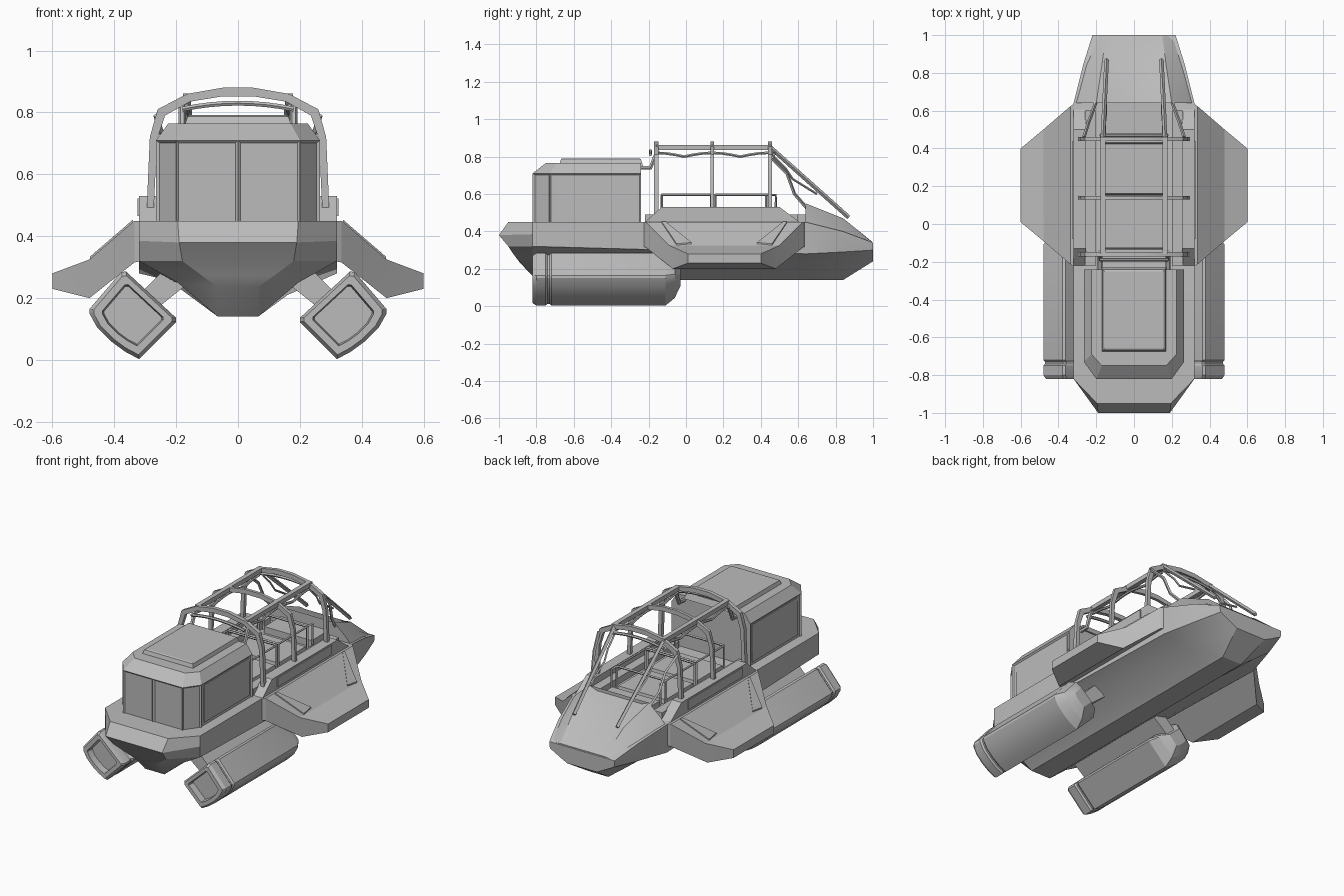
import bpy, bmesh, math

cube = bpy.data.objects.get("Cube")
if cube:
    bpy.data.objects.remove(cube, do_unlink=True)

grey = bpy.data.materials.new("hull grey")
grey.use_nodes = True
colour = (0.5, 0.5, 0.5, 1)
grey.diffuse_color = colour
grey.node_tree.nodes["Principled BSDF"].inputs["Base Color"].default_value = colour


def finish(name, mesh, mirror=False, angle=25):
    ob = bpy.data.objects.new(name, mesh)
    bpy.context.collection.objects.link(ob)
    mesh.materials.clear()
    mesh.materials.append(grey)
    if mirror:
        ob.modifiers.new("mirror", "MIRROR").use_mirror_merge = False
    bpy.ops.object.select_all(action="DESELECT")
    ob.select_set(True)
    bpy.context.view_layer.objects.active = ob
    bpy.ops.object.shade_smooth_by_angle(angle=math.radians(angle))
    return ob


def loft(name, rings, sym=False, mirror=False, inset=None, angle=25):
    """Skin closed rings; sym rings are half sections completed across x = 0."""
    bm = bmesh.new()
    if sym:
        rings = [list(r) + [(-x, y, z) for x, y, z in reversed(r)] for r in rings]
    vs = [[bm.verts.new(p) for p in r] for r in rings]
    n = len(vs[0])
    for a, b in zip(vs, vs[1:]):
        for i in range(n):
            j = (i + 1) % n
            bm.faces.new((a[i], a[j], b[j], b[i]))
    for r in (vs[0], vs[-1]):
        if sym:
            for i in range(n // 2 - 1):
                bm.faces.new((r[i], r[i + 1], r[n - 2 - i], r[n - 1 - i]))
        else:
            bm.faces.new(r)
    bmesh.ops.remove_doubles(bm, verts=bm.verts, dist=1e-4)
    bmesh.ops.recalc_face_normals(bm, faces=bm.faces)
    if inset:
        rule, width, depth = inset
        faces = [f for f in bm.faces if rule(f)]
        bmesh.ops.inset_individual(bm, faces=faces, thickness=width, depth=depth)
    mesh = bpy.data.meshes.new(name)
    bm.to_mesh(mesh)
    bm.free()
    return finish(name, mesh, mirror, angle)


def box(name, x0, x1, y0, y1, z0, z1, taper=0, mirror=False, inset=None):
    def ring(z, t):
        return [(x0 + t, y0 + t, z), (x1 - t, y0 + t, z), (x1 - t, y1 - t, z), (x0 + t, y1 - t, z)]
    return loft(name, [ring(z0, 0), ring(z1, taper)], mirror=mirror, inset=inset)


def tube(name, pts, radius, mirror=True, closed=False, smooth=False):
    cu = bpy.data.curves.new(name, "CURVE")
    cu.dimensions = "3D"
    cu.bevel_depth = radius
    cu.bevel_resolution = 1 if smooth else 0
    cu.use_fill_caps = True
    sp = cu.splines.new("POLY")
    sp.points.add(len(pts) - 1)
    for p, co in zip(sp.points, pts):
        p.co = (*co, 1)
    sp.use_cyclic_u = closed
    tmp = bpy.data.objects.new(name + "_path", cu)
    bpy.context.collection.objects.link(tmp)
    dg = bpy.context.evaluated_depsgraph_get()
    mesh = bpy.data.meshes.new_from_object(tmp.evaluated_get(dg))
    bpy.data.objects.remove(tmp, do_unlink=True)
    return finish(name, mesh, mirror, 50)


# Hull: blunt front, straight middle, tapered rear
def middle(y, low, keel_y):
    return [(.32, y, .45), (.32, y, .385), (.32, y, low), (.195, y, .25), (.065, keel_y, .14)]

loft("hull", [
    [(.195, -.95, .45), (.19, -1, .38), (.18, -.95, .32), (.12, -.92, .275), (.065, -.89, .235)],
    middle(-.82, .32, -.8),
    middle(.64, .28, .64),
    [(.27, .84, .40), (.268, .84, .345), (.265, .84, .29), (.16, .84, .21), (.065, .84, .14)],
    [(.22, 1, .34), (.22, 1, .32), (.215, 1, .3), (.14, 1, .26), (.1, 1, .24)],
], sym=True)

# Wedge cowl between the cockpit and the rear tip
loft("rear_cowl", [
    [(.15, .64, .53), (.2, .64, .55), (.28, .64, .48), (.315, .64, .44)],
    [(.13, .84, .465), (.17, .84, .47), (.22, .84, .43), (.262, .84, .39)],
    [(.12, .995, .345), (.15, .995, .345), (.18, .995, .342), (.21, .995, .335)],
], sym=True)
box("dash", -.16, .16, .48, .64, .45, .49)

# Raised cockpit sides
side = [(-.23, .44), (-.13, .53), (.5, .53), (.62, .44)]
loft("cockpit_side", [[(x, y, z) for y, z in side] for x in (.255, .32)], mirror=True)
loft("cockpit_side_panel", [[(x, y, z) for y, z in
     ((-.08, .465), (-.08, .522), (.44, .522), (.44, .465))] for x in (.318, .325)], mirror=True)
box("cockpit_ledge", .2, .26, -.22, .6, .44, .49, mirror=True)

# Wings
loft("wing", [
    [(.31, -.23, .45), (.31, .64, .45), (.31, .64, .32), (.31, -.23, .32)],
    [(.335, -.215, .45), (.335, .625, .45), (.335, .625, .315), (.335, -.215, .315)],
    [(.48, -.09, .325), (.48, .5, .325), (.48, .48, .2), (.48, -.07, .2)],
    [(.6, .01, .28), (.6, .4, .28), (.6, .4, .23), (.6, .01, .23)],
], mirror=True, angle=10)
for end, s in (("front", -1), ("rear", 1)):
    rings = []
    for dz in (-.004, .006):
        rings.append([(x, .205 + s * dy, z + dz) for x, dy, z in
                      ((.34, .335, .447), (.34, .315, .447), (.47, .175, .335), (.478, .255, .328))])
    loft("wing_strip_" + end, rings, mirror=True)

# Cabin with recessed windows
def plan(z, front, x_front, x_side, y_side):
    return [(0, front, z), (x_front, front, z), (x_side, y_side, z), (x_side, -.24, z), (0, -.24, z)]

def is_window(f):
    return abs(f.normal.z) < .1 and f.normal.y < .5

cabin = loft("cabin", [plan(.44, -.82, .2, .265, -.73), plan(.71, -.82, .2, .265, -.73),
                       plan(.765, -.75, .17, .225, -.69)], sym=True,
             inset=(is_window, .012, -.008))
box("cabin_side_panel", .255, .264, -.7, -.26, .47, .695, taper=.003, mirror=True)
box("cabin_roof_panel", -.175, .175, -.68, -.23, .75, .787, taper=.012,
    inset=(lambda f: f.normal.z > .9, .012, .004))

# Engine pods: lofted along y with a grooved cap and a tapered end
POD = [(.2, .136), (.362, .286), (.378, .284), (.48, .165), (.48, .15),
       (.455, .105), (.41, .06), (.365, .027), (.32, .003), (.2, .123)]

def pod_ring(y, scale, lift=0):
    cx, cz = .34, .145
    return [(cx + (x - cx) * scale, y, cz + lift + (z - cz) * scale) for x, z in POD]

loft("engine_pod", [pod_ring(*a) for a in (
    (-.78, .66), (-.82, .7), (-.82, .9), (-.8, 1), (-.75, 1), (-.74, .93), (-.73, .93),
    (-.72, 1), (-.11, 1), (-.06, .78, .01), (-.03, .4, .02))], mirror=True)
loft("pod_pylon", [[(x, y, z) for x, z in ((.17, .24), (.24, .29), (.33, .2), (.27, .16))]
                   for y in (-.72, -.04)], mirror=True)

# Roll cage hoops
OUTER = [(.295, .49), (.285, .72), (.26, .81), (.165, .86), (.05, .88)]
INNER = [(.272, .49), (.262, .71), (.236, .79), (.155, .835), (.05, .852)]

def hoop(name, y, depth):
    pts = list(zip(OUTER, INNER))
    pts += [((-a[0], a[1]), (-b[0], b[1])) for a, b in reversed(pts)]
    loft(name, [[(a[0], y - depth, a[1]), (a[0], y + depth, a[1]),
                 (b[0], y + depth, b[1]), (b[0], y - depth, b[1])] for a, b in pts])

for label, y, d in (("front", -.16, .012), ("middle", .14, .009), ("rear", .45, .011)):
    hoop(label + "_hoop", y, d)

# Long beams, raked struts and sagging rods
box("roof_beam", .15, .178, -.16, .46, .835, .862, mirror=True)
tube("raked_strut", [(.165, .45, .85), (.145, .87, .475)], .012)
tube("side_strut", [(.265, .46, .79), (.24, .54, .71), (.225, .58, .6), (.2, .65, .52)], .009)
tube("inner_strut_rod", [(.155, .46, .81), (.155, .53, .74), (.15, .57, .68), (.15, .7, .6)], .006)
sag = [(.165, y, .8 + .02 * abs(math.cos((y + .16) * math.pi / .3))) for y in
       [-.16 + .05 * i for i in range(13)]]
tube("sagging_rod", sag, .008, smooth=True)
for label, y in (("front", -.19), ("rear", .47)):
    arc = [(.045 * i, y, .83 - .0012 * i * i) for i in range(-4, 5)]
    tube(label + "_cross_rod", arc, .009, mirror=False, smooth=True)
tube("cabin_link", [(.18, -.25, .74), (.18, -.19, .74), (.18, -.17, .79), (.18, -.15, .83)], .012, smooth=True)

# Cockpit rails and floor panels
for label, y0, y1 in (("front", -.13, .135), ("rear", .155, .43)):
    tube(label + "_rail", [(.165, y0, .595), (.165, y1, .595), (-.165, y1, .595), (-.165, y0, .595)],
         .007, mirror=False, closed=True)
    box(label + "_floor_panel", -.165, .165, y0, y1, .44, .475, taper=.006)
    for i, y in enumerate((y0, y1)):
        tube(f"{label}_rail_post_{i}", [(.165, y, .45), (.165, y, .595)], .007)
tube("rear_rail", [(.165, .43, .595), (.165, .48, .595), (.165, .48, .47)], .007)
